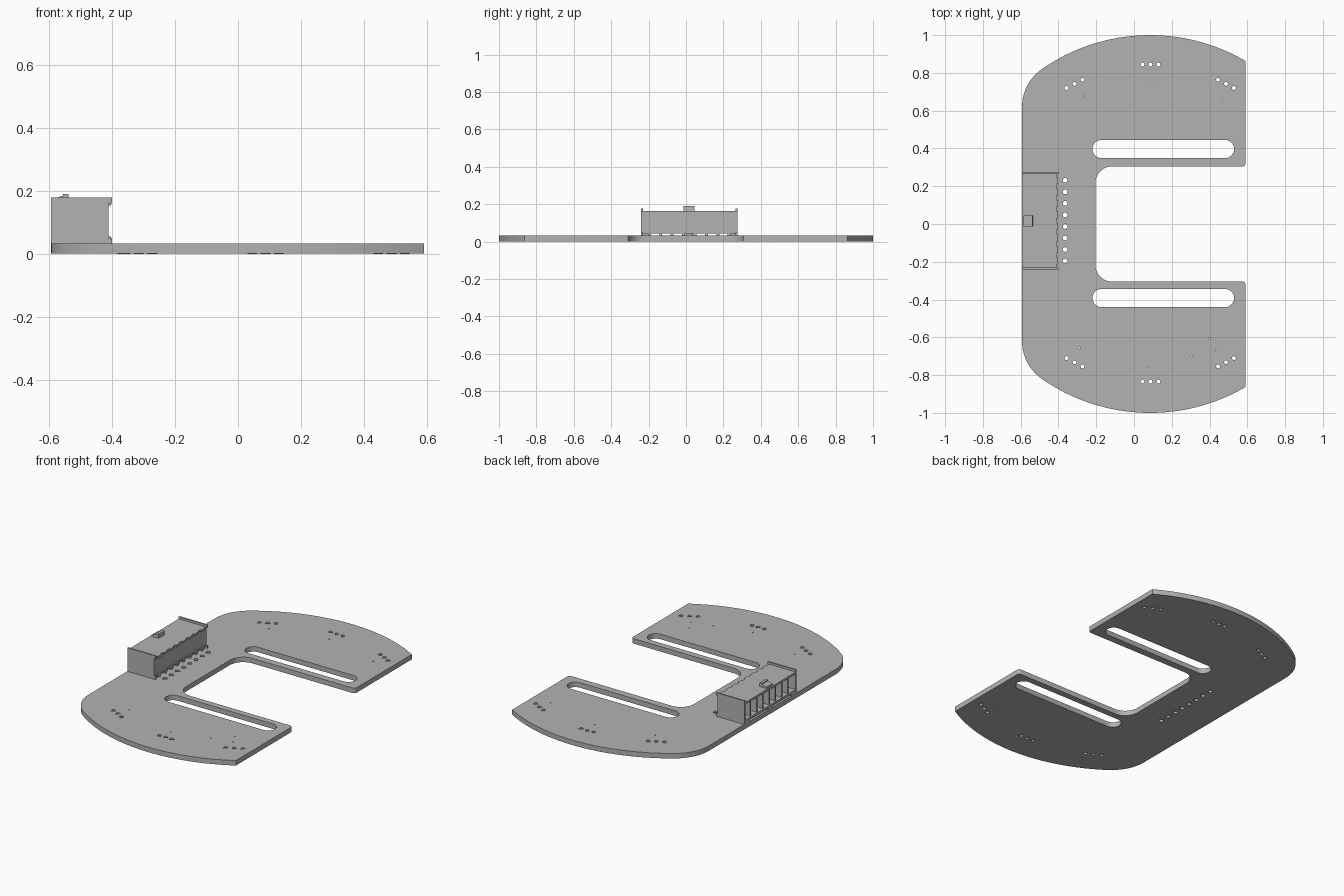
import bpy
import bmesh
from math import cos, sin, pi, radians, atan2
from mathutils import Vector

cube = bpy.data.objects.get("Cube")
if cube:
    bpy.data.objects.remove(cube)

grey = bpy.data.materials.new("light grey")
grey.use_nodes = True
COLOUR = (0.45, 0.45, 0.45, 1)
grey.diffuse_color = COLOUR
grey.node_tree.nodes["Principled BSDF"].inputs["Base Color"].default_value = COLOUR

THICK = 0.032


def add_object(name, mesh, smooth=False):
    mesh.materials.clear()
    mesh.materials.append(grey)
    ob = bpy.data.objects.new(name, mesh)
    bpy.context.collection.objects.link(ob)
    if smooth:
        bpy.ops.object.select_all(action='DESELECT')
        ob.select_set(True)
        bpy.context.view_layer.objects.active = ob
        bpy.ops.object.shade_smooth_by_angle(angle=radians(30))
    return ob


def arc(cx, cy, r, a0, a1, n):
    """Points along a circular arc, angles in degrees."""
    angles = [radians(a0 + (a1 - a0) * i / n) for i in range(n + 1)]
    return [(cx + r * cos(a), cy + r * sin(a)) for a in angles]


def plate(name, loops, z0, z1):
    """Flat plate from outlines; inner outlines become holes."""
    curve = bpy.data.curves.new(name + "_outline", 'CURVE')
    curve.dimensions = '2D'
    curve.fill_mode = 'BOTH'
    curve.extrude = (z1 - z0) / 2
    for pts in loops:
        spline = curve.splines.new('POLY')
        spline.points.add(len(pts) - 1)
        for p, (x, y) in zip(spline.points, pts):
            p.co = (x, y, 0, 1)
        spline.use_cyclic_u = True
    temp = bpy.data.objects.new(name + "_temp", curve)
    bpy.context.collection.objects.link(temp)
    deps = bpy.context.evaluated_depsgraph_get()
    mesh = bpy.data.meshes.new_from_object(temp.evaluated_get(deps))
    bpy.data.objects.remove(temp)
    bm = bmesh.new()
    bm.from_mesh(mesh)
    bmesh.ops.remove_doubles(bm, verts=bm.verts, dist=0.00005)
    bmesh.ops.translate(bm, verts=bm.verts, vec=(0, 0, (z0 + z1) / 2))
    bmesh.ops.recalc_face_normals(bm, faces=bm.faces)
    bm.to_mesh(mesh)
    bm.free()
    return add_object(name, mesh, True)


def boxes(name, spans):
    """One object made of boxes given as (x0, x1, y0, y1, z0, z1)."""
    bm = bmesh.new()
    for x0, x1, y0, y1, z0, z1 in spans:
        made = bmesh.ops.create_cube(bm, size=1)["verts"]
        bmesh.ops.scale(bm, vec=(x1 - x0, y1 - y0, z1 - z0), verts=made)
        mid = Vector((x0 + x1, y0 + y1, z0 + z1)) / 2
        bmesh.ops.translate(bm, vec=mid, verts=made)
    mesh = bpy.data.meshes.new(name)
    bm.to_mesh(mesh)
    bm.free()
    return add_object(name, mesh)


# Board outline: large round ends, filleted left corners, open bay on the right
LEFT, RIGHT, MID, FILLET, FY = -0.593, 0.59, 0.085, 0.242, 0.62
FX = LEFT + FILLET
join = atan2(FY, FX - MID) * 180 / pi
tip = atan2(0.863, RIGHT - MID) * 180 / pi
upper = arc(RIGHT - 0.015, 0.32, 0.015, -90, 0, 4)
upper += arc(MID, 0, 1, tip, join, 40)
upper += arc(FX, FY, FILLET, join, 180, 14)[1:]
bay = arc(-0.115, 0.215, 0.09, 180, 90, 12)
lower = [(x, -y) for x, y in reversed(upper)]
outline = upper + lower + [(x, -y) for x, y in reversed(bay)] + bay

# Long adjustment slots
slots = []
for y in (0.397, -0.392):
    slots.append(arc(0.482, y, 0.048, -90, 90, 14) + arc(-0.172, y, 0.048, 90, 270, 14))

# Drilled holes: header row, sensor triples and small vias
PITCH, ROW_Y = 0.061, 0.0175
row = [(-0.365, ROW_Y + (i - 3.5) * PITCH) for i in range(8)]
triples = []
for s, shift in ((1, 0), (-1, -0.01)):
    for cx, cy, slope in ((-0.315, 0.742, 0.52), (0.087, 0.844, 0), (0.487, 0.742, -0.52)):
        triples += [(cx + d, s * (cy + shift + slope * d)) for d in (-0.042, 0, 0.042)]
vias = [(-0.265, 0.68), (0.095, 0.76), (0.465, 0.665), (-0.29, -0.655),
        (0.07, -0.757), (0.435, -0.67), (0.305, -0.70), (0.40, -0.605)]
holes = [arc(x, y, 0.0125, 0, 337.5, 15) for x, y in row]
holes += [arc(x, y, 0.0105, 0, 337.5, 15) for x, y in triples]
holes += [arc(x, y, 0.004, 0, 315, 7) for x, y in vias]
plate("circuit_board", [outline] + slots + holes, 0.001, THICK)

# Thin solder rings on both faces
for side, z in (("lower", 0), ("upper", THICK)):
    rings = []
    for x, y in row + triples:
        r = 0.0125 if (x, y) in row else 0.0105
        rings += [arc(x, y, r + 0.005, 0, 337.5, 15), arc(x, y, r, 0, 337.5, 15)]
    plate(side + "_solder_rings", rings, z, z + 0.001)

# Connector shell, open towards the left edge of the board
Y0, Y1, XB = -0.24, 0.275, -0.41
shell = [
    (LEFT, XB, Y0, Y1, 0.152, 0.165),
    (LEFT, XB, Y0, Y1, 0.043, 0.056),
    (-0.435, XB, Y0, Y1, 0.05, 0.16),
]
boxes("connector_shell", shell)

# End walls with small lips on the back
ends = []
for a, b in ((Y0, Y0 + 0.01), (Y1 - 0.01, Y1)):
    ends += [(LEFT, XB, a, b, THICK, 0.178),
             (XB, -0.40, a, b, 0.16, 0.178),
             (XB, -0.40, a, b, THICK, 0.05)]
boxes("connector_end_walls", ends)

# Teeth along the back edges, dividers and pins within the mouth
teeth, dividers, pins = [], [], []
for i in range(8):
    y = ROW_Y + (i - 3.5) * PITCH
    for z in (0.153, 0.043):
        teeth.append((XB, -0.402, y - 0.018, y + 0.018, z, z + 0.012))
    teeth.append((-0.44, -0.402, y - 0.008, y + 0.008, THICK, 0.044))
    pins.append((-0.56, -0.43, y - 0.007, y + 0.007, 0.096, 0.11))
    if i < 7:
        yd = y + PITCH / 2
        dividers.append((-0.585, -0.43, yd - 0.005, yd + 0.005, 0.05, 0.16))
boxes("connector_teeth", teeth)
boxes("connector_dividers", dividers)
boxes("connector_pins", pins)
boxes("connector_feet", [(LEFT, -0.44, y - 0.02, y + 0.02, THICK, 0.045) for y in (-0.21, ROW_Y, 0.245)])

# Sloped latch on top of the connector
latch = boxes("connector_latch", [(-0.585, -0.535, -0.013, 0.045, 0.16, 0.19)])
for v in latch.data.vertices:
    if v.co.z > 0.18:
        if v.co.x < -0.56:
            v.co.z = 0.174
        else:
            v.co.x = -0.538
boxes("latch_cap", [(-0.555, -0.537, -0.013, 0.045, 0.165, 0.19)])
